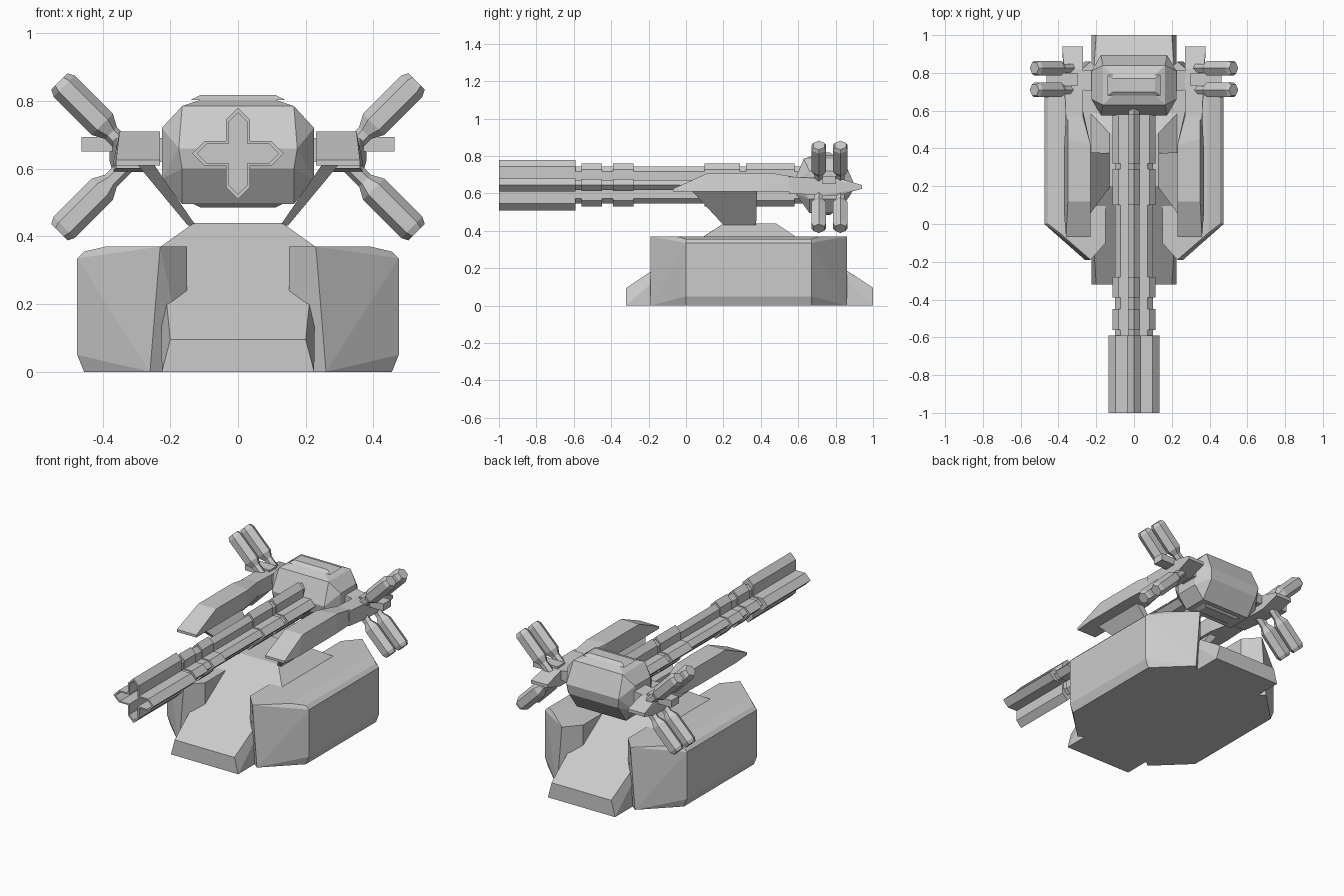
import bpy, bmesh, math
from mathutils import Vector

if "Cube" in bpy.data.objects:
    bpy.data.objects.remove(bpy.data.objects["Cube"])


def finish(bm, name, mirror=False):
    bmesh.ops.recalc_face_normals(bm, faces=bm.faces)
    me = bpy.data.meshes.new(name)
    bm.to_mesh(me)
    bm.free()
    ob = bpy.data.objects.new(name, me)
    bpy.context.collection.objects.link(ob)
    if mirror:
        m = ob.modifiers.new("Mirror", 'MIRROR')
        m.use_mirror_merge = False
    return ob


def solid(name, pts, mirror=False):
    """Faceted convex block through the given corner points."""
    bm = bmesh.new()
    for p in pts:
        bm.verts.new(p)
    r = bmesh.ops.convex_hull(bm, input=bm.verts)
    junk = [g for g in r["geom_interior"] + r["geom_unused"] if isinstance(g, bmesh.types.BMVert)]
    bmesh.ops.delete(bm, geom=list(set(junk)), context='VERTS')
    bmesh.ops.dissolve_limit(bm, angle_limit=0.03, verts=bm.verts, edges=bm.edges)
    return finish(bm, name, mirror)


def both_ends(pts, mid):
    return pts + [(x, 2 * mid - y, z) for x, y, z in pts]


def both_sides(pts):
    return pts + [(-x, y, z) for x, y, z in pts]


def rect(x0, x1, z0, z1, y):
    return [(x, y, z) for x in (x0, x1) for z in (z0, z1)]


def loft(name, rings, mirror=False):
    bm = bmesh.new()
    vs = [[bm.verts.new(p) for p in r] for r in rings]
    n = len(vs[0])
    for a, b in zip(vs, vs[1:]):
        for i in range(n):
            bm.faces.new((a[i], a[(i + 1) % n], b[(i + 1) % n], b[i]))
    bm.faces.new(vs[0])
    bm.faces.new(vs[-1])
    return finish(bm, name, mirror)


def cross(y, r, w):
    """Cross outline with pointed arm tips in the xz plane."""
    arm = [(w, w), (r - w, w), (r, 0), (r - w, -w)]
    pts = []
    for k in range(4):
        c, s = math.cos(-k * math.pi / 2), math.sin(-k * math.pi / 2)
        pts += [(c * x - s * z, y, 0.645 + s * x + c * z) for x, z in arm]
    return pts


# Base: central hull with sloped ends
solid("hull", both_ends(both_sides([
    (.225, -.32, 0), (.2, -.32, .095), (.228, .095, .37), (.13, .2, .44)]), .34))

# Base: side pods
solid("side_pod", both_ends([
    (.15, -.1, 0), (.15, -.1, .37), (.26, -.19, 0), (.23, -.19, .37),
    (.39, -.05, .37), (.455, 0, 0), (.475, 0, .05), (.475, 0, .335),
    (.455, .0, .355)], .335), True)

# Gun: barrel, clamps and hollow muzzle, all cross shaped
loft("barrel", [cross(.64, .1, .028), cross(-.62, .1, .028)])
for i, (a, b) in enumerate([(-.56, -.45), (-.39, -.28), (.1, .29), (.32, .58)]):
    loft(f"barrel_clamp_{i}", [cross(a, .115, .033), cross(b, .115, .033)])
loft("muzzle", [cross(-.59, .135, .036), cross(-1, .135, .036),
                cross(-1, .12, .028), cross(-.65, .12, .028)])

# Head block
solid("head", both_ends(both_sides([
    (.09, .70, .81), (.165, .63, .785), (.225, .66, .72), (.225, .66, .57),
    (.165, .66, .495), (.175, .575, .66), (.165, .585, .60)]), .735))
# Raised panels above and below the head
for name, z, h in (("head_top_panel", .803, .015), ("head_bottom_panel", .5, -.015)):
    solid(name, [(x, y, z) for x in (-.14, .14) for y in (.68, .79)] +
          [(x, y, z + h) for x in (-.11, .11) for y in (.70, .77)])

# Link from head to wing hub
solid("head_link", rect(.15, .18, .61, .70, .70) + rect(.15, .18, .61, .70, .82) +
      rect(.15, .28, .63, .68, .71) + rect(.15, .28, .63, .68, .81), True)

# Wings: flat-topped with a sloped nose, narrowing backwards
solid("wing", [(.23, -.07, .61), (.36, -.07, .61), (.23, -.07, .625), (.36, -.07, .625),
               (.23, .12, .71), (.35, .12, .71), (.37, .05, .61), (.37, .4, .61),
               (.23, .4, .61), (.23, .42, .71), (.35, .45, .71),
               (.27, .6, .61), (.36, .6, .61), (.27, .57, .69), (.35, .57, .69)], True)
# Slanted blade carrying each wing
solid("wing_blade", [(x, y, .432) for x in (.125, .148) for y in (.2, .375)] +
      [(x, y, .615) for x in (.25, .30) for y in (.03, .38)], True)
# Hub behind each wing with tail fin
solid("wing_hub", rect(.27, .36, .60, .69, .55) + rect(.27, .37, .59, .68, .72) +
      rect(.27, .37, .59, .68, .82) + rect(.27, .38, .625, .645, .94), True)
solid("hub_fin", rect(.30, .463, .65, .693, .73) + rect(.30, .463, .65, .693, .80), True)

# Twin hexagonal pods pointing diagonally up and down
for sz, tag in ((1, "upper"), (-1, "lower")):
    d = Vector((1, 0, sz)).normalized()
    u, v = Vector((0, 1, 0)), Vector((-sz, 0, 1)).normalized()
    for y, end in ((.71, "front"), (.825, "rear")):
        c = Vector((.305, y, .635))
        stages = [(.02, .025), (.10, .025), (.135, .044), (.295, .044), (.315, .034)]
        rings = [[c + d * t + (u * math.sin(k * math.pi / 3) + v * math.cos(k * math.pi / 3)) * r
                  for k in range(6)] for t, r in stages]
        loft(f"{tag}_{end}_pod", rings, True)
